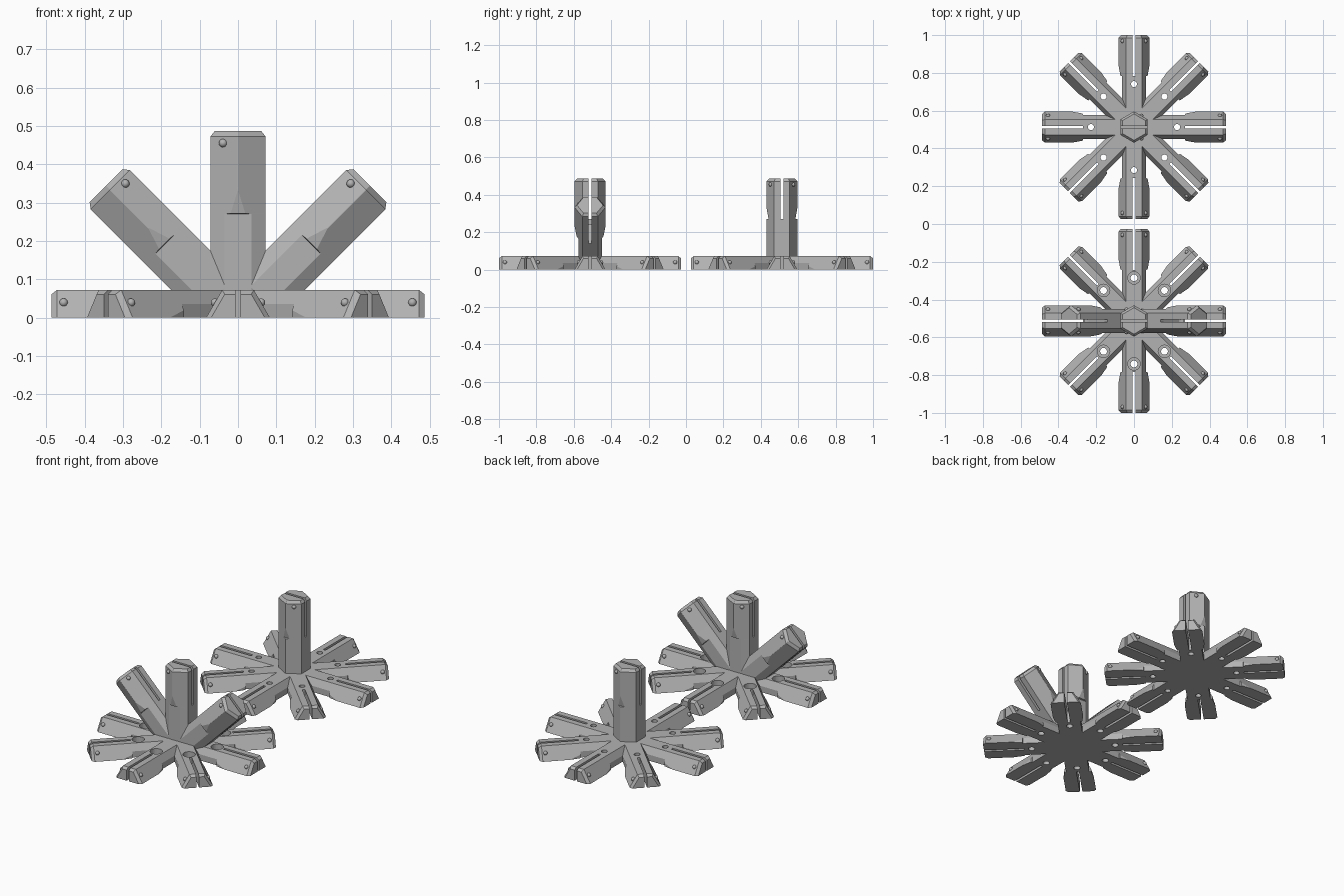
import bpy
import bmesh
from math import radians, sqrt
from mathutils import Matrix

cube = bpy.data.objects.get("Cube")
if cube:
    bpy.data.objects.remove(cube, do_unlink=True)

LENGTH = 0.487        # hub centre to arm tip
CORNER = 0.0825       # half width across corners
FLAT = 0.072          # half width across flats
OFFSET = 0.513        # hub distance from the middle

grey = bpy.data.materials.new("plain_grey")
grey.use_nodes = True
colour = (0.45, 0.45, 0.45, 1)
grey.diffuse_color = colour
grey.node_tree.nodes["Principled BSDF"].inputs["Base Color"].default_value = colour


def new_object(name, bm):
    bmesh.ops.recalc_face_normals(bm, faces=bm.faces)
    mesh = bpy.data.meshes.new(name)
    bm.to_mesh(mesh)
    bm.free()
    obj = bpy.data.objects.new(name, mesh)
    bpy.context.collection.objects.link(obj)
    return obj


def section(clip, scale, full):
    """Hexagon, or its upper half, with the side corners trimmed."""
    side = max((0.083 - clip) * sqrt(3), 0.0009)
    half = [(clip, side), (CORNER / 2, FLAT), (-CORNER / 2, FLAT), (-clip, side)]
    if full:
        half += [(-w, -h) for w, h in half]
    else:
        half += [(-clip, 0), (clip, 0)]
    return [(w * scale, h * scale) for w, h in half]


def loft(start, full, root):
    """Arm along local x: trimmed root, flared sleeve, bevelled tip."""
    bm = bmesh.new()
    stations = [(start, root, 1), (0.27, root, 1), (0.272, 0.072, 1),
                (0.33, CORNER, 1), (0.472, CORNER, 1), (LENGTH, CORNER, 0.84)]
    rings = [[bm.verts.new((x, w, h)) for w, h in section(c, s, full)]
             for x, c, s in stations]
    for a, b in zip(rings, rings[1:]):
        for i in range(len(a)):
            j = (i + 1) % len(a)
            bm.faces.new((a[i], a[j], b[j], b[i]))
    bm.faces.new(rings[0])
    bm.faces.new(rings[-1])
    return new_object("arm_blank", bm)


def slot_cutter():
    bm = bmesh.new()
    place = Matrix.Translation((0.4, 0, 0)) @ Matrix.Diagonal((0.26, 0.014, 0.4, 1))
    bmesh.ops.create_cube(bm, size=1, matrix=place)
    return new_object("slot_cutter", bm)


def hole_cutter(radius, bottom):
    bm = bmesh.new()
    bmesh.ops.create_cone(bm, cap_ends=True, segments=24, radius1=radius,
                          radius2=radius, depth=0.2,
                          matrix=Matrix.Translation((0.228, 0, bottom + 0.1)))
    return new_object("hole_cutter", bm)


def arm_mesh(name, start=0, full=False, root=0.063, holes=()):
    """Cut the slot and holes, then add the rivets on both upper slopes."""
    blank = loft(start, full, root)
    cutters = [slot_cutter()] + [hole_cutter(r, z) for r, z in holes]
    for cutter in cutters:
        cutter.hide_render = True
        mod = blank.modifiers.new("cut", "BOOLEAN")
        mod.operation = "DIFFERENCE"
        mod.solver = "EXACT"
        mod.object = cutter
    graph = bpy.context.evaluated_depsgraph_get()
    mesh = bpy.data.meshes.new_from_object(blank.evaluated_get(graph))
    mesh.name = name
    for obj in [blank] + cutters:
        bpy.data.objects.remove(obj, do_unlink=True)
    bm = bmesh.new()
    bm.from_mesh(mesh)
    for side in (-1, 1):
        made = bmesh.ops.create_uvsphere(
            bm, u_segments=12, v_segments=8, radius=0.011,
            matrix=Matrix.Translation((0.455, side * 0.06, 0.039)))
        for face in {f for v in made["verts"] for f in v.link_faces}:
            face.smooth = True
    bm.to_mesh(mesh)
    bm.free()
    mesh.materials.clear()
    mesh.materials.append(grey)
    return mesh


def place(name, mesh, y, turn=0, tilt=0):
    obj = bpy.data.objects.new(name, mesh)
    obj.matrix_world = (Matrix.Translation((0, y, 0))
                        @ Matrix.Rotation(radians(turn), 4, "Z")
                        @ Matrix.Rotation(radians(-tilt), 4, "Y"))
    bpy.context.collection.objects.link(obj)


# Arm variants
front_arm = arm_mesh("front_base_arm", holes=((0.018, -0.1), (0.033, 0.035)))
rear_arm = arm_mesh("rear_base_arm", holes=((0.016, -0.1),))
front_post = arm_mesh("front_post", full=True)
rear_post = arm_mesh("rear_post", full=True, root=CORNER)
sloping_arm = arm_mesh("sloping_arm", start=0.08, full=True)

# Eight flat arms around each hub
for i in range(8):
    place(f"front_base_arm_{i + 1}", front_arm, -OFFSET, turn=45 * i)
    place(f"rear_base_arm_{i + 1}", rear_arm, OFFSET, turn=45 * i)

# Uprights and the two sloping arms of the front hub
place("front_post", front_post, -OFFSET, tilt=90)
place("rear_post", rear_post, OFFSET, turn=180, tilt=90)
place("left_sloping_arm", sloping_arm, -OFFSET, tilt=45)
place("right_sloping_arm", sloping_arm, -OFFSET, turn=180, tilt=45)
